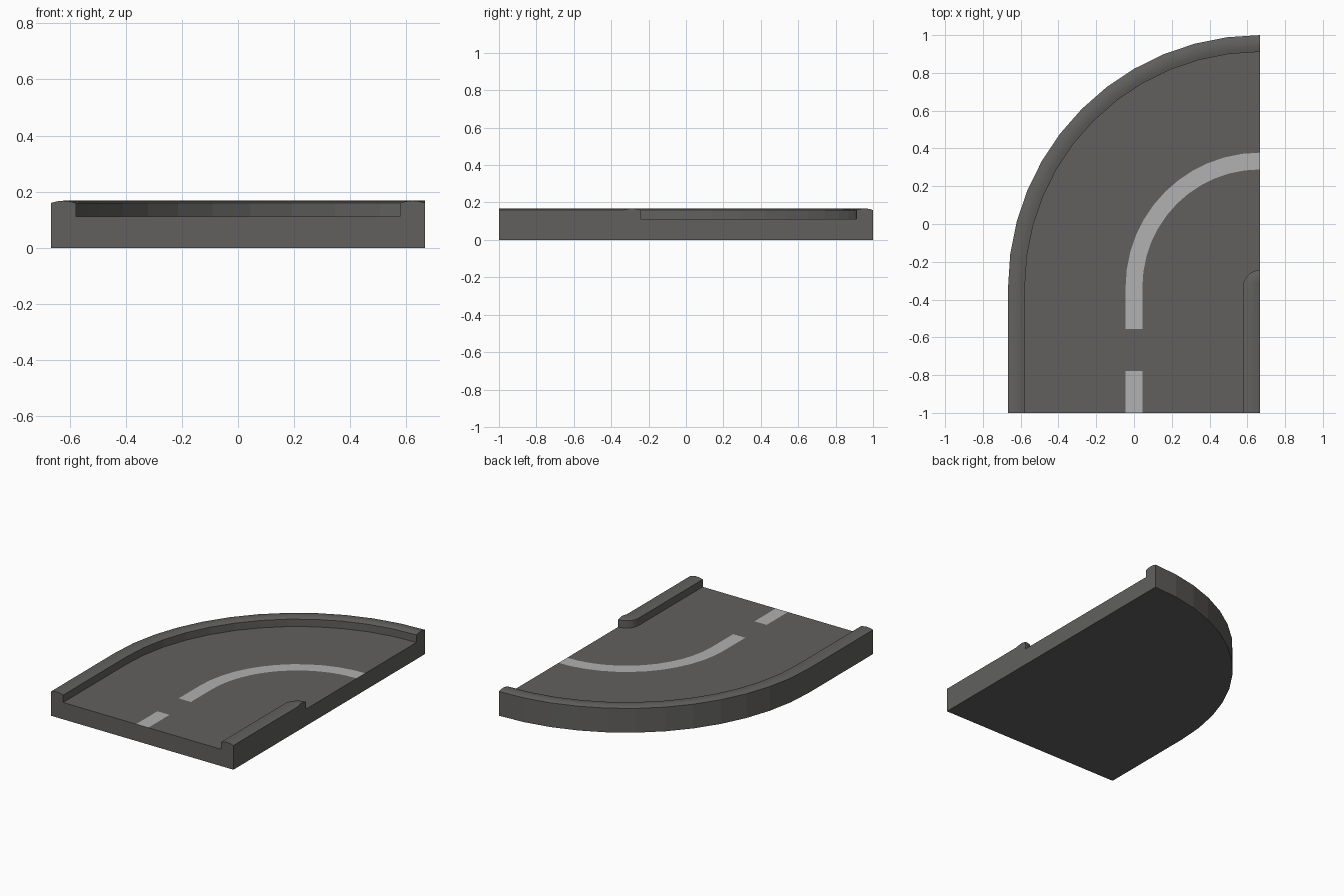
import bpy, bmesh
from math import sin, cos, pi

cube = bpy.data.objects.get("Cube")
if cube:
    bpy.data.objects.remove(cube)


def material(name, color):
    mat = bpy.data.materials.new(name)
    mat.use_nodes = True
    mat.diffuse_color = color
    mat.node_tree.nodes["Principled BSDF"].inputs["Base Color"].default_value = color
    return mat


CX, CY = 2 / 3, -1 / 3               # turning centre of the bend
OUTER, KERB = 4 / 3, 4 / 45          # outer radius, kerb width
MID, HALF = 2 / 3, 2 / 45            # stripe radius and half width
ROAD, EDGE, TOP = 0.111, 0.16, 0.168  # heights
STEPS, CROWN = 12, 6


def kerb(r_from):
    """Softly crowned kerb top, running inwards from r_from."""
    return [(r_from - KERB * i / CROWN, EDGE + (TOP - EDGE) * sin(pi * i / CROWN))
            for i in range(CROWN + 1)]


# Cross-section of the road as (radius, height): outer wall to inner wall
section = [(OUTER, 0)] + kerb(OUTER)
section += [(r, ROAD) for r in (OUTER - KERB, MID + HALF, MID - HALF, KERB)]
section += kerb(KERB) + [(0, 0)]

# Stations along the road: straight approach, then a quarter turn
straight = [-1, -7 / 9, -5 / 9]
stations = [lambda r, y=y: (CX - r, y) for y in straight]
stations += [lambda r, a=pi / 2 * i / STEPS: (CX - r * cos(a), CY + r * sin(a))
             for i in range(STEPS + 1)]
GAP = 1                              # unpainted length between the dashes

# Sweep the section along the stations
bm = bmesh.new()
rings = [[bm.verts.new((*place(r), z)) for r, z in section] for place in stations]
n = len(section)
for s in range(len(rings) - 1):
    for k in range(n):
        j = (k + 1) % n
        face = bm.faces.new((rings[s][k], rings[s][j], rings[s + 1][j], rings[s + 1][k]))
        (r0, z0), (r1, z1) = section[k], section[j]
        # Painted centre stripe
        if z0 == z1 == ROAD and abs((r0 + r1) / 2 - MID) < HALF / 2 and s != GAP:
            face.material_index = 1
        # Only the kerb crowns are smooth
        face.smooth = z0 >= EDGE - 0.001 and z1 >= EDGE - 0.001
for ring in (rings[0], rings[-1]):
    bm.faces.new(ring)

# Close up the point where the inner wall reaches the turning centre
bmesh.ops.remove_doubles(bm, verts=bm.verts[:], dist=0.0001)
bmesh.ops.dissolve_degenerate(bm, edges=bm.edges[:], dist=0.0001)
bmesh.ops.recalc_face_normals(bm, faces=bm.faces[:])

mesh = bpy.data.meshes.new("curved_road")
bm.to_mesh(mesh)
bm.free()
mesh.materials.append(material("asphalt grey", (0.12, 0.118, 0.114, 1)))
mesh.materials.append(material("stripe light grey", (0.44, 0.44, 0.44, 1)))
road = bpy.data.objects.new("curved_road", mesh)
bpy.context.collection.objects.link(road)
